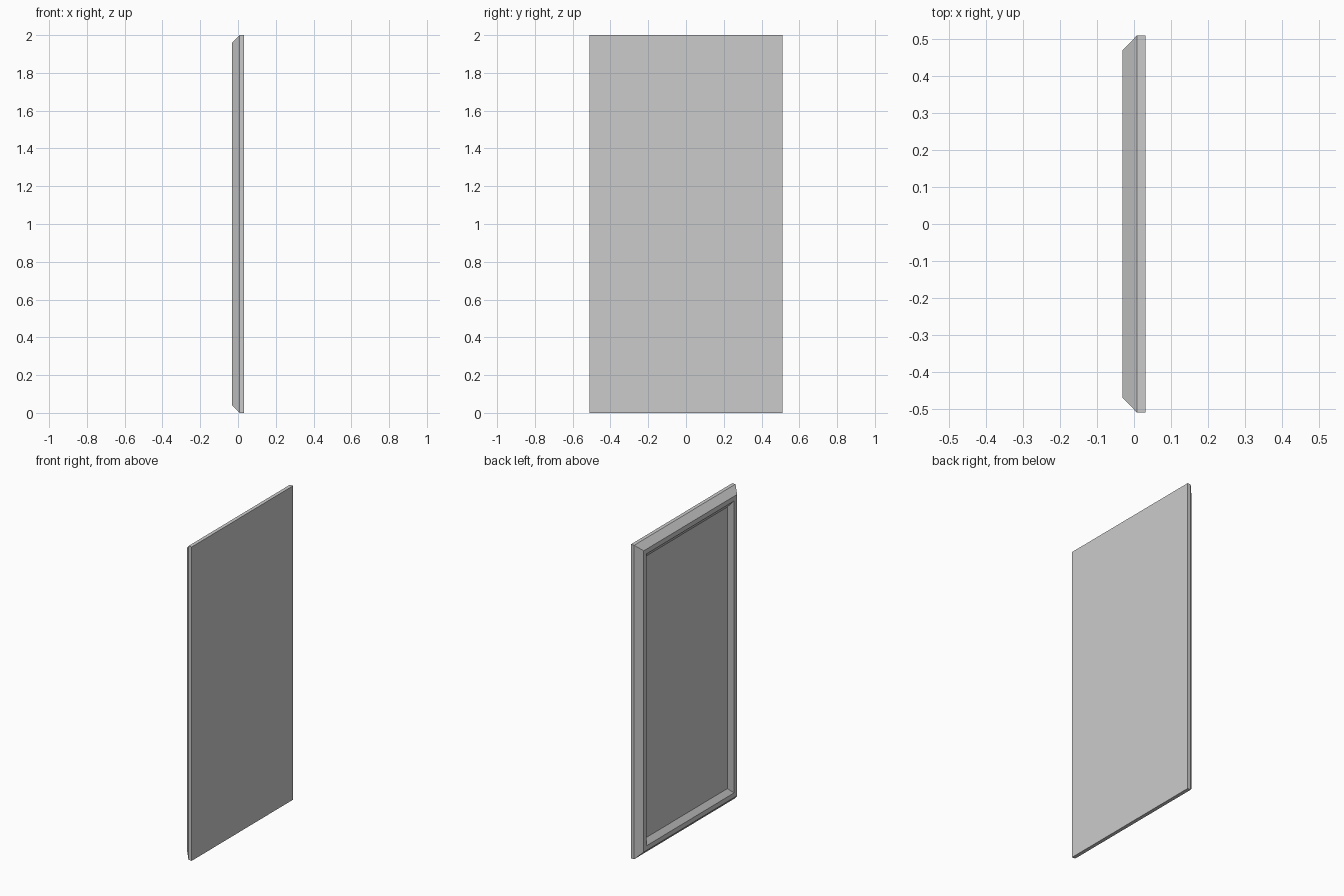
import bpy
import bmesh

cube = bpy.data.objects.get("Cube")
if cube:
    bpy.data.objects.remove(cube, do_unlink=True)

# One flat grey for the whole panel
grey = bpy.data.materials.new("light grey")
grey.use_nodes = True
colour = (0.6, 0.6, 0.6, 1)
grey.diffuse_color = colour
grey.node_tree.nodes["Principled BSDF"].inputs["Base Color"].default_value = colour

HALF_WIDTH, HALF_HEIGHT, MID_Z = 0.51, 1.0, 1.0


def stepped_panel(name, steps):
    """Stack rectangular loops given as (x, inset from the outer edge)."""
    bm = bmesh.new()
    loops = []
    for x, inset in steps:
        w, h = HALF_WIDTH - inset, HALF_HEIGHT - inset
        corners = [(-w, -h), (w, -h), (w, h), (-w, h)]
        loops.append([bm.verts.new((x, y, MID_Z + z)) for y, z in corners])
    for a, b in zip(loops, loops[1:]):
        for i in range(4):
            j = (i + 1) % 4
            bm.faces.new((a[i], a[j], b[j], b[i]))
    bm.faces.new(loops[0])
    bm.faces.new(loops[-1])
    bmesh.ops.recalc_face_normals(bm, faces=bm.faces)
    mesh = bpy.data.meshes.new(name)
    bm.to_mesh(mesh)
    bm.free()
    mesh.materials.append(grey)
    obj = bpy.data.objects.new(name, mesh)
    bpy.context.collection.objects.link(obj)
    return obj


# Flat back, square edge, bevelled rim, narrow lip, sloping wall, sunken field
stepped_panel("framed_panel", [
    (0.031, 0),
    (0.008, 0),
    (-0.031, 0.04),
    (-0.031, 0.07),
    (-0.006, 0.103),
])
